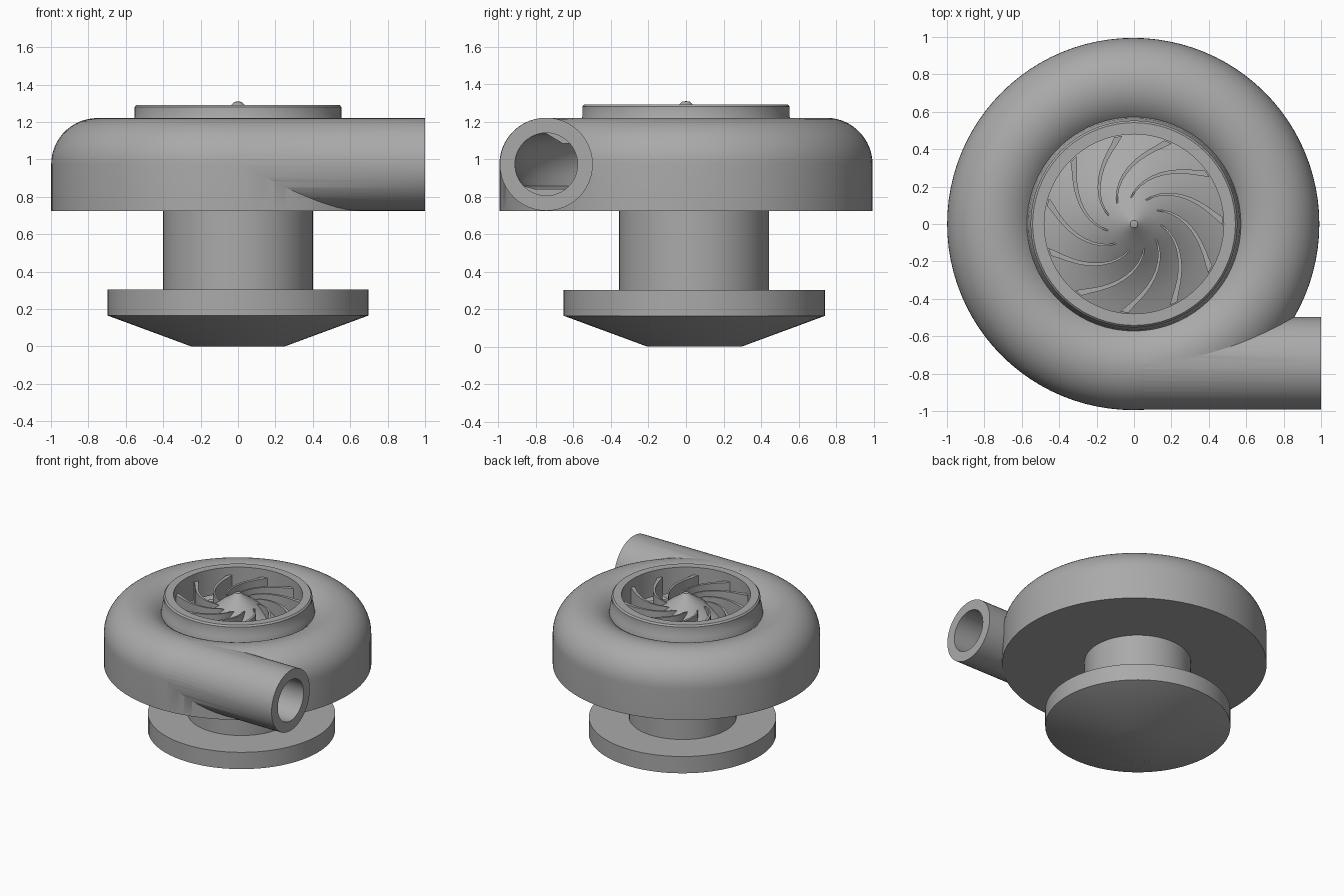
import bpy, bmesh, math
from mathutils import Matrix

if "Cube" in bpy.data.objects:
    bpy.data.objects.remove(bpy.data.objects["Cube"])

grey = bpy.data.materials.new("cast grey")
grey.diffuse_color = (0.40, 0.40, 0.40, 1)
grey.use_nodes = True
grey.node_tree.nodes["Principled BSDF"].inputs["Base Color"].default_value = grey.diffuse_color


def add(name, bm, angle=32):
    bmesh.ops.recalc_face_normals(bm, faces=bm.faces)
    me = bpy.data.meshes.new(name)
    bm.to_mesh(me)
    bm.free()
    me.materials.append(grey)
    ob = bpy.data.objects.new(name, me)
    bpy.context.collection.objects.link(ob)
    smooth(ob, angle)
    return ob


def smooth(ob, angle=32):
    bpy.ops.object.select_all(action='DESELECT')
    ob.select_set(True)
    bpy.context.view_layer.objects.active = ob
    bpy.ops.object.shade_smooth_by_angle(angle=math.radians(angle))


def lathe(name, profile, center=(0, 0), n=72, closed=False):
    """Revolve (radius, z) points about the vertical axis."""
    bm = bmesh.new()
    rings = []
    for r, z in profile:
        if r < 1e-6:
            rings.append([bm.verts.new((center[0], center[1], z))] * n)
        else:
            rings.append([bm.verts.new((center[0] + r * math.cos(2 * math.pi * i / n),
                                        center[1] + r * math.sin(2 * math.pi * i / n), z))
                          for i in range(n)])
    pairs = list(zip(rings, rings[1:]))
    if closed:
        pairs.append((rings[-1], rings[0]))
    for a, b in pairs:
        for i in range(n):
            j = (i + 1) % n
            quad = list(dict.fromkeys((a[i], a[j], b[j], b[i])))
            bm.faces.new(quad)
    return add(name, bm)


def tube(name, radius, x0, x1):
    bm = bmesh.new()
    m = Matrix.Translation(((x0 + x1) / 2, TY, TZ)) @ Matrix.Rotation(math.pi / 2, 4, 'Y')
    bmesh.ops.create_cone(bm, cap_ends=True, segments=48, radius1=radius, radius2=radius,
                          depth=x1 - x0, matrix=m)
    return add(name, bm)


def boolean(ob, tool, op):
    mod = ob.modifiers.new(op.lower(), 'BOOLEAN')
    mod.operation, mod.solver, mod.object = op, 'EXACT', tool
    bpy.context.view_layer.objects.active = ob
    bpy.ops.object.modifier_apply(modifier=mod.name)
    bpy.data.objects.remove(tool)


def arc(r, z, rad, a0, a1, n):
    return [(r + rad * math.cos(math.radians(a0 + (a1 - a0) * i / n)),
             z + rad * math.sin(math.radians(a0 + (a1 - a0) * i / n))) for i in range(n + 1)]


TY, TZ, TR = -0.745, 0.973, 0.248     # outlet pipe axis and radius
C = (-0.004, 0)

# Volute housing: straight skirt, rounded shoulder, dip toward the inlet
housing = lathe("volute_housing", [(0, 0.725), (0.995, 0.725)]
                + arc(0.747, TZ, TR, 0, 138, 20) + [(0, 1.139)], C, 96)
boolean(housing, tube("outlet", TR, 0, 1.0), 'UNION')

# Hollow inside: ring-shaped duct opening into the wheel chamber
duct = lathe("duct_cut", [(0, 0.84), (0.80, 0.84)] + arc(0.747, TZ, 0.165, -45, 90, 12)
             + [(0.66, 1.085), (0.484, 1.085), (0.484, 1.25), (0, 1.25)], C, 72)
boolean(housing, duct, 'DIFFERENCE')
boolean(housing, tube("outlet_cut", 0.167, 0.0, 1.1), 'DIFFERENCE')
smooth(housing)

# Inlet collar
lathe("inlet_collar", [(0.48, 1.08), (0.575, 1.13), (0.565, 1.20), (0.553, 1.225),
                       (0.553, 1.28), (0.542, 1.292), (0.48, 1.292)], closed=True)

# Wheel hub flaring from a nose to a disc
hub = [(0, 1.31), (0.02, 1.307), (0.035, 1.292), (0.12, 1.235), (0.20, 1.17), (0.30, 1.10),
       (0.40, 1.05), (0.478, 1.02), (0.56, 0.99), (0.56, 0.95), (0, 0.95)]
lathe("wheel_hub", hub, n=44)


def hub_z(r):
    for (r0, z0), (r1, z1) in zip(hub, hub[1:]):
        if r0 <= r <= r1:
            return z0 + (z1 - z0) * (r - r0) / (r1 - r0)
    return 0.99


# Swept wheel blades
BLADES, STEPS = 11, 10
bm = bmesh.new()
for k in range(BLADES):
    base = 2 * math.pi * k / BLADES + math.radians(2)
    prev = None
    for s in range(STEPS + 1):
        t = s / STEPS
        r = 0.14 + 0.335 * t
        a = base + math.radians(62) * (1 - t) ** 1.25
        half = (0.004 + 0.018 * t) / r
        top = 1.225 + 0.005 * t if t > 0 else 1.215
        low = hub_z(r) - 0.02
        row = [bm.verts.new((r * math.cos(a + d), r * math.sin(a + d), z))
               for d, z in ((-half, low), (half, low), (half, top), (-half, top))]
        if prev:
            for i in range(4):
                bm.faces.new((prev[i], prev[(i + 1) % 4], row[(i + 1) % 4], row[i]))
        else:
            bm.faces.new(row)
        prev = row
    bm.faces.new(prev[::-1])
add("wheel_blades", bm)

# Bearing neck and tapered rear flange
lathe("bearing_neck", [(0, 0.29), (0.40, 0.29), (0.40, 0.74), (0, 0.74)], (0, 0.043), 64)
lathe("rear_flange", [(0, 0), (0.25, 0), (0.697, 0.165), (0.697, 0.303), (0, 0.303)],
      (0, 0.045), 72)
